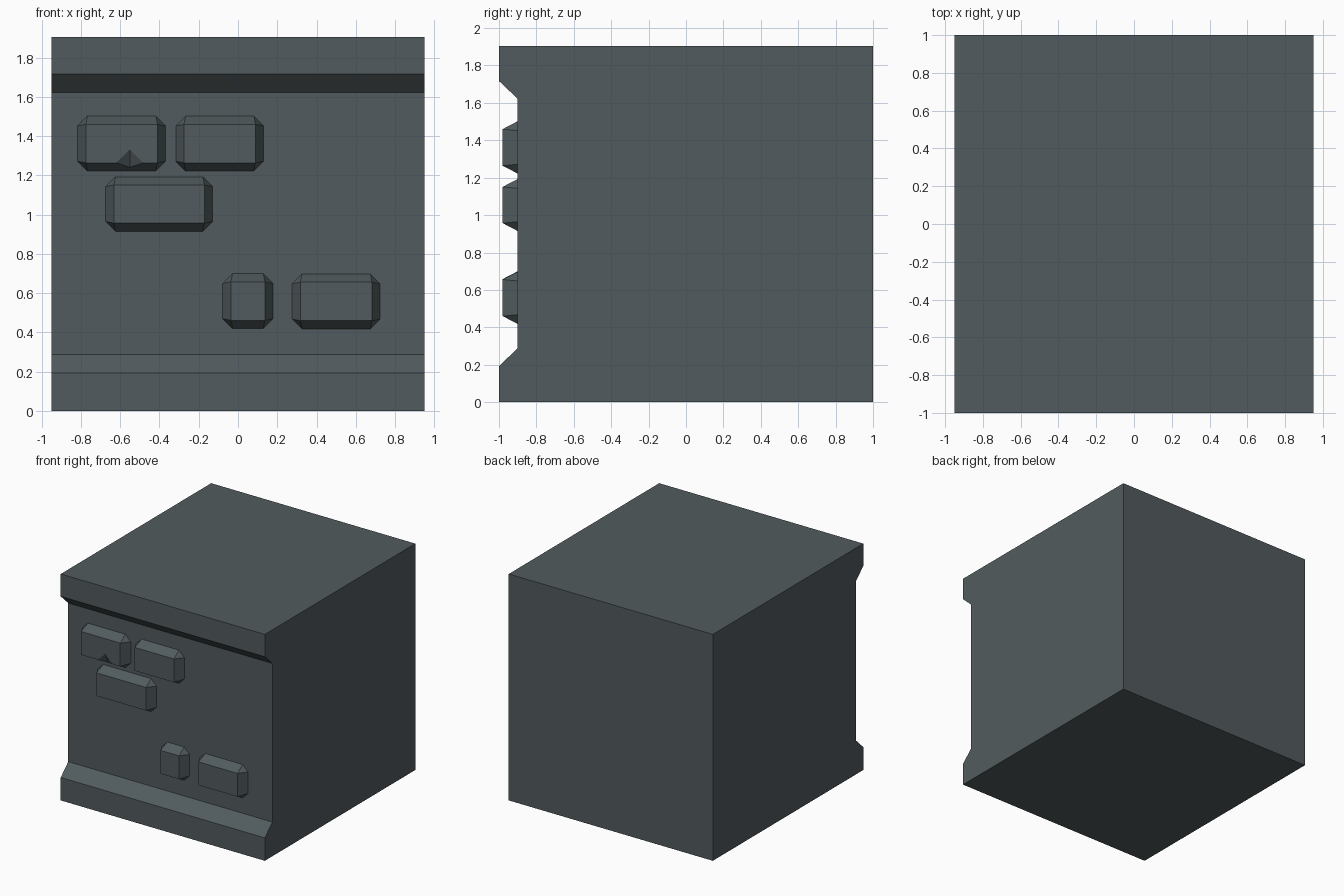
import bpy, bmesh

if "Cube" in bpy.data.objects:
    bpy.data.objects.remove(bpy.data.objects["Cube"])

stone = bpy.data.materials.new("slate grey stone")
stone.diffuse_color = (0.084, 0.105, 0.112, 1)
stone.use_nodes = True
stone.node_tree.nodes["Principled BSDF"].inputs["Base Color"].default_value = stone.diffuse_color

WALL, FRONT = -0.9, -0.98   # y of the recessed wall and of the brick faces


def finish(name, bm):
    bmesh.ops.recalc_face_normals(bm, faces=bm.faces)
    mesh = bpy.data.meshes.new(name)
    bm.to_mesh(mesh)
    bm.free()
    mesh.materials.append(stone)
    obj = bpy.data.objects.new(name, mesh)
    bpy.context.collection.objects.link(obj)
    return obj


# Wall block: side profile (y, z) swept along x
profile = [(-1, 0), (1, 0), (1, 1.905), (-1, 1.905), (-1, 1.717),
           (WALL, 1.622), (WALL, 0.288), (-1, 0.193)]
bm = bmesh.new()
side = bm.faces.new([bm.verts.new((-0.95, y, z)) for y, z in profile])
swept = bmesh.ops.extrude_face_region(bm, geom=[side], use_keep_orig=True)
moved = [g for g in swept["geom"] if isinstance(g, bmesh.types.BMVert)]
bmesh.ops.translate(bm, vec=(1.9, 0, 0), verts=moved)
finish("wall_block", bm)


# Raised brick: bevelled front rectangle joined to an octagon on the wall
def brick(name, x0, x1, z0, z1, chip_x=None):
    bm = bmesh.new()
    inset, cut = 0.042, 0.05
    back_y = WALL

    def vert(x, y, z):
        return bm.verts.new((x, y, z))

    front, octagon = [], []
    # corners in order: lower left, lower right, upper right, upper left
    for i, (x, z, sx, sz) in enumerate([(x0, z0, 1, 1), (x1, z0, -1, 1),
                                        (x1, z1, -1, -1), (x0, z1, 1, -1)]):
        front.append(vert(x + sx * inset, FRONT, z + sz * inset))
        pair = [vert(x, back_y, z + sz * cut), vert(x + sx * cut, back_y, z)]
        octagon.append(pair if i % 2 == 0 else pair[::-1])

    face_loop, chip_loop = list(front), []
    if chip_x is not None:
        # chipped notch in the lower edge of the brick
        left = vert(chip_x - 0.067, FRONT, z0 + inset)
        right = vert(chip_x + 0.069, FRONT, z0 + inset)
        apex = vert(chip_x, FRONT, z0 + 0.11)
        t = 0.55
        deep = vert(chip_x, FRONT + (WALL - FRONT) * t, z0 + inset * (1 - t))
        face_loop[1:1] = [left, apex, right]
        chip_loop = [right, deep, left]
        bm.faces.new((left, deep, apex))
        bm.faces.new((apex, deep, right))

    bm.faces.new(face_loop)
    for i in range(4):
        j = (i + 1) % 4
        edge = [front[i], octagon[i][1], octagon[j][0], front[j]]
        bm.faces.new(edge + (chip_loop if i == 0 else []))
        bm.faces.new((front[i], octagon[i][0], octagon[i][1]))
    bm.faces.new([v for pair in octagon for v in pair])
    finish(name, bm)


brick("chipped_brick", -0.817, -0.368, 1.222, 1.502, chip_x=-0.551)
brick("upper_brick", -0.317, 0.131, 1.222, 1.502)
brick("middle_brick", -0.674, -0.129, 0.915, 1.193)
brick("small_brick", -0.078, 0.179, 0.420, 0.700)
brick("lower_brick", 0.276, 0.724, 0.418, 0.698)
